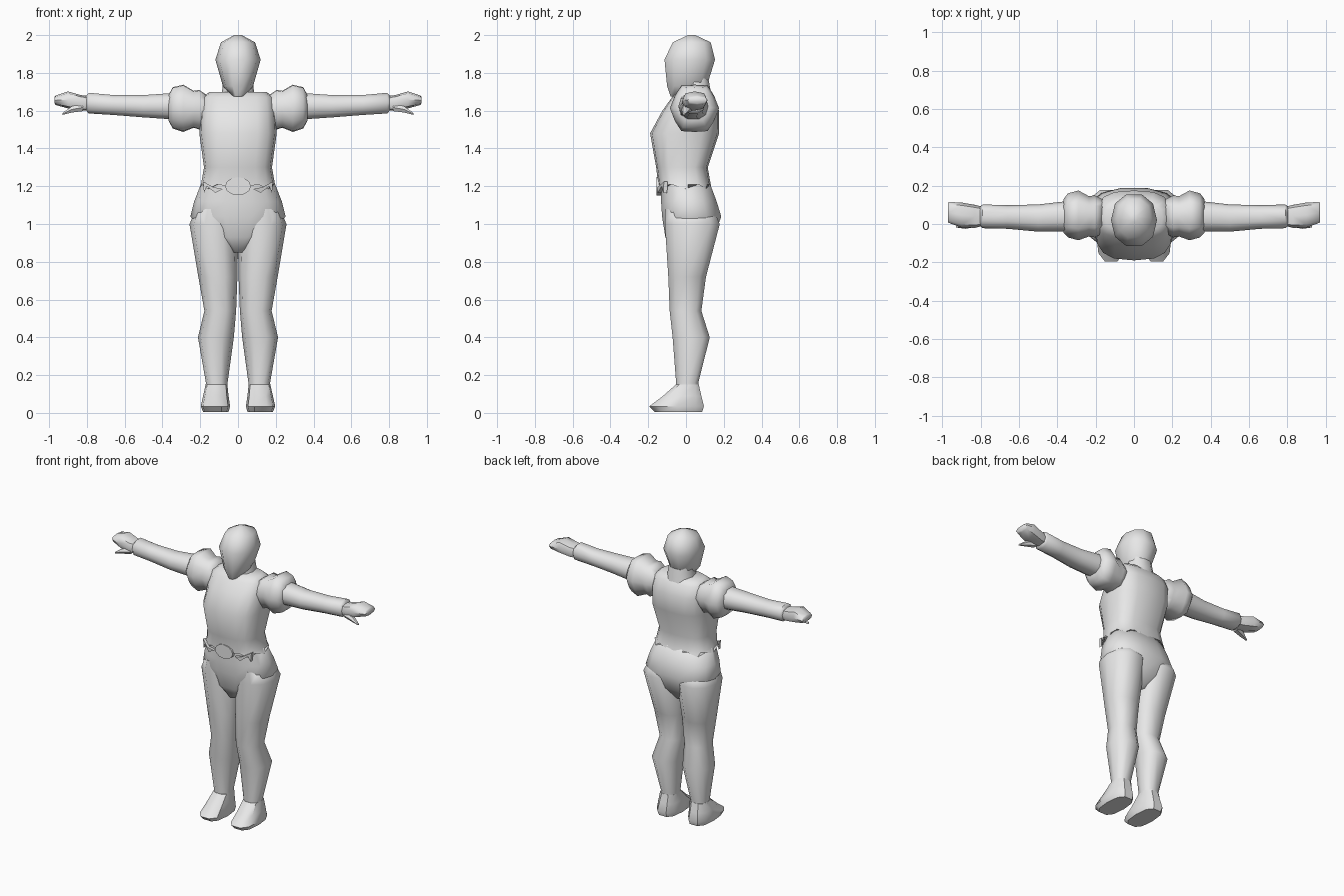
import bpy, bmesh, math
from mathutils import Vector

grey = bpy.data.materials.new("light grey")
grey.diffuse_color = (0.8, 0.8, 0.8, 1)


def spow(v, p):
    return math.copysign(abs(v) ** p, v)


def loft(name, rings, axis='Z', n=12, power=0.85, mirror=False, hem=None, lobes=0.0, angle=50):
    """Skin rings (t, a0, a1, b0, b1) along an axis; a/b are bounds in x/y (Z) or y/z (X)."""
    bm = bmesh.new()
    loops = []
    for i, (t, a0, a1, b0, b1) in enumerate(rings):
        loop = []
        for k in range(n):
            ang = 2 * math.pi * k / n
            r = 1 - lobes * (k % 2)
            a = (a0 + a1) / 2 + r * spow(math.cos(ang), power) * (a1 - a0) / 2
            b = (b0 + b1) / 2 + r * spow(math.sin(ang), power) * (b1 - b0) / 2
            tt = t + (hem(k) if hem and i == 0 else 0)
            loop.append(bm.verts.new((a, b, tt) if axis == 'Z' else (tt, a, b)))
        loops.append(loop)
    for lo, hi in zip(loops, loops[1:]):
        for k in range(n):
            j = (k + 1) % n
            bm.faces.new((lo[k], lo[j], hi[j], hi[k]))
    bm.faces.new(loops[0])
    bm.faces.new(loops[-1])
    return finish(name, bm, mirror, angle)


def finish(name, bm, mirror=False, angle=50):
    bmesh.ops.recalc_face_normals(bm, faces=bm.faces[:])
    mesh = bpy.data.meshes.new(name)
    bm.to_mesh(mesh)
    bm.free()
    mesh.materials.append(grey)
    ob = bpy.data.objects.new(name, mesh)
    bpy.context.collection.objects.link(ob)
    bpy.ops.object.select_all(action='DESELECT')
    ob.select_set(True)
    bpy.context.view_layer.objects.active = ob
    bpy.ops.object.shade_smooth_by_angle(angle=math.radians(angle))
    if mirror:
        ob.modifiers.new("mirror", 'MIRROR')
    return ob


# Head with a narrow chin, and the neck behind it
loft("head", [(1.675, -.035, .035, -.085, .06), (1.73, -.08, .08, -.105, .115),
              (1.87, -.12, .12, -.12, .16), (1.962, -.09, .09, -.075, .135),
              (2.0, -.02, .02, .01, .05)], n=10, power=0.9, angle=60)
loft("neck", [(1.60, -.12, .12, -.05, .15), (1.70, -.085, .085, -.04, .135),
              (1.78, -.075, .075, -.03, .12)], n=10)

# Torso with a boxy chest and a wavy hem
loft("torso", [(1.185, -.205, .205, -.148, .135), (1.215, -.195, .195, -.148, .13),
               (1.30, -.18, .18, -.158, .115), (1.48, -.205, .205, -.19, .175),
               (1.60, -.20, .20, -.125, .175), (1.67, -.19, .19, -.075, .14),
               (1.70, -.15, .15, -.04, .11)],
     n=16, power=0.7, hem=lambda k: 0.025 if k % 2 else 0.0, angle=60)

# Hips, ending in a narrow crotch
loft("hips", [(.85, -.04, .04, -.075, .09), (.93, -.17, .17, -.112, .15),
              (1.04, -.252, .252, -.13, .19), (1.12, -.232, .232, -.135, .165),
              (1.24, -.185, .185, -.135, .12)], n=14, power=0.82, angle=70)

# Legs
loft("leg", [(.12, .055, .175, -.055, .072), (.16, .055, .17, -.055, .068),
             (.40, .022, .212, -.075, .13), (.54, .01, .178, -.09, .085),
             (.72, .003, .21, -.098, .11), (1.0, -.002, .257, -.118, .185),
             (1.08, .03, .22, -.115, .15)], n=10, power=0.85, mirror=True, angle=70)

# Feet
loft("foot", [(.005, .05, .185, -.17, .09), (.035, .042, .197, -.2, .1),
              (.09, .05, .185, -.125, .085), (.15, .056, .171, -.056, .07)],
     n=10, power=0.72, mirror=True, angle=40)

# Puffed sleeves
loft("puff_sleeve", [(.165, -.05, .13, 1.52, 1.69), (.205, -.07, .15, 1.49, 1.72),
                     (.235, -.065, .145, 1.50, 1.715), (.29, -.085, .175, 1.475, 1.75),
                     (.345, -.07, .16, 1.495, 1.735), (.368, -.045, .13, 1.54, 1.69)],
     axis='X', n=12, power=0.9, mirror=True, lobes=0.09, angle=60)

# Arms
loft("arm", [(.30, -.04, .12, 1.55, 1.695), (.36, -.04, .118, 1.552, 1.695),
             (.50, -.04, .102, 1.562, 1.685), (.66, -.025, .098, 1.575, 1.685),
             (.79, -.022, .102, 1.583, 1.697), (.805, -.01, .09, 1.60, 1.68)],
     axis='X', n=10, power=0.85, mirror=True)

# Flat mitten hands
loft("hand", [(.77, -.005, .085, 1.60, 1.675), (.83, -.02, .10, 1.60, 1.682),
              (.90, -.018, .112, 1.612, 1.702), (.965, .005, .115, 1.63, 1.68),
              (.972, .008, .112, 1.64, 1.672)],
     axis='X', n=8, power=0.75, mirror=True)

# Thumbs as short tapered spikes
loft("thumb", [(.82, -.015, .04, 1.595, 1.64), (.88, -.025, .02, 1.588, 1.625),
               (.93, -.018, -.005, 1.577, 1.588)], axis='X', n=6, mirror=True)

# Oval buckle at the front of the waist
bm = bmesh.new()
disc = [bm.verts.new((.068 * math.cos(a), -.156, 1.20 + .048 * math.sin(a)))
        for a in [2 * math.pi * k / 12 for k in range(12)]]
front = bm.faces.new(disc)
ext = bmesh.ops.extrude_face_region(bm, geom=[front])
for v in ext["geom"]:
    if isinstance(v, bmesh.types.BMVert):
        v.co += Vector((0, .03, 0))
finish("buckle", bm)

# Small pointed tabs on both sides of the buckle
bm = bmesh.new()
pts = [(.08, 1.185), (.12, 1.165), (.165, 1.20), (.18, 1.165), (.185, 1.225), (.13, 1.195)]
tab = bm.faces.new([bm.verts.new((x, -.15 + max(0, x - .13) * .6, z)) for x, z in pts])
ext = bmesh.ops.extrude_face_region(bm, geom=[tab])
for v in ext["geom"]:
    if isinstance(v, bmesh.types.BMVert):
        v.co += Vector((0, .02, 0))
finish("belt_tab", bm, mirror=True)
